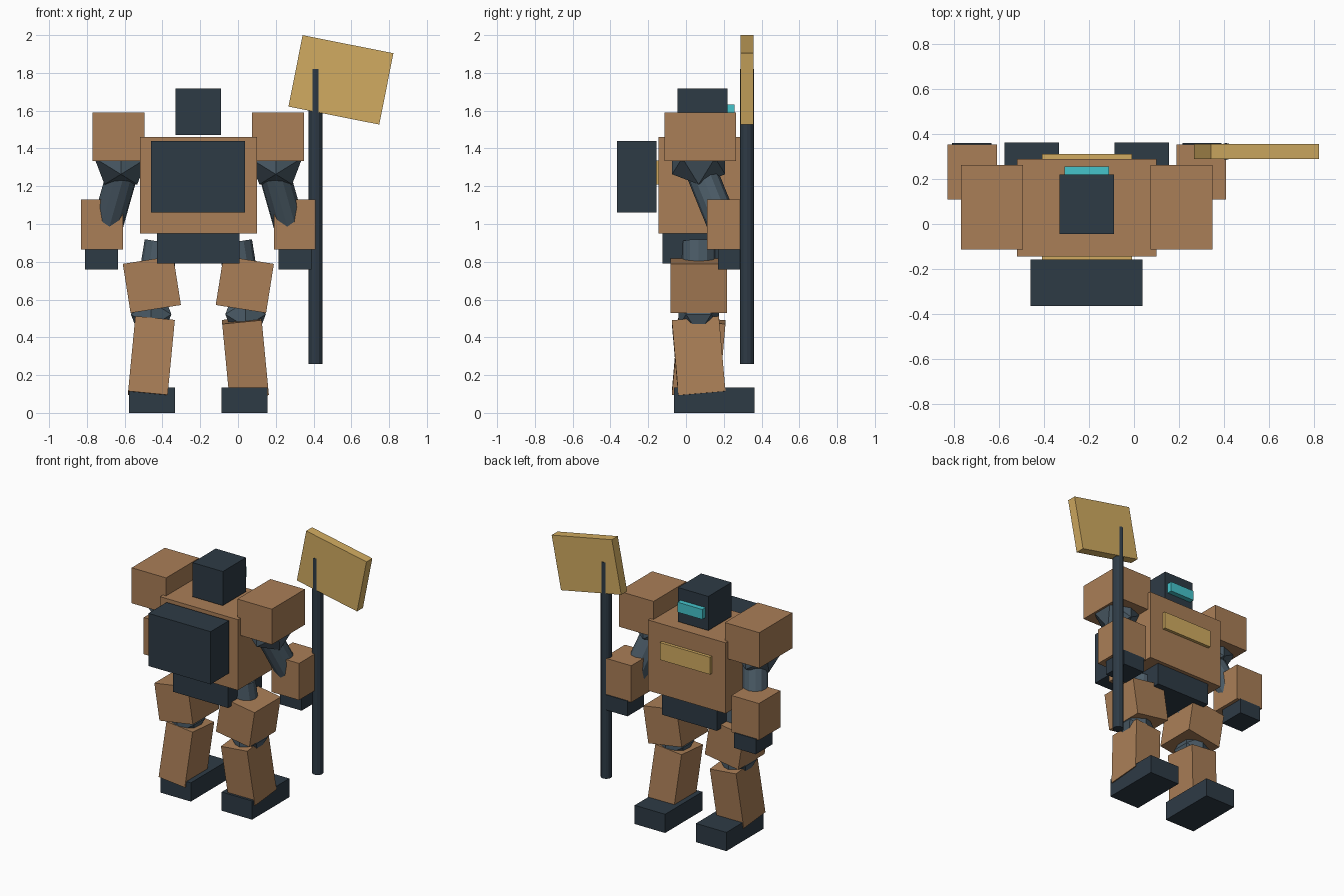
import bpy, bmesh, math
from mathutils import Vector, Euler, Matrix

if "Cube" in bpy.data.objects:
    bpy.data.objects.remove(bpy.data.objects["Cube"])

CX = -0.21   # symmetry plane of the robot body
MY = 0.067   # depth centre of the body


def material(name, r, g, b):
    m = bpy.data.materials.new(name)
    m.diffuse_color = (r, g, b, 1)
    m.use_nodes = True
    m.node_tree.nodes["Principled BSDF"].inputs["Base Color"].default_value = m.diffuse_color
    return m


ARMOR = material("armor_brown", 0.40, 0.21, 0.095)
DARK = material("dark_steel", 0.027, 0.043, 0.06)
JOINT = material("joint_grey", 0.07, 0.105, 0.135)
GOLD = material("gold", 0.64, 0.41, 0.12)
GLOW = material("visor_cyan", 0.06, 0.55, 0.60)


def finish(name, bm, mat):
    bmesh.ops.recalc_face_normals(bm, faces=bm.faces)
    me = bpy.data.meshes.new(name)
    bm.to_mesh(me)
    bm.free()
    me.materials.append(mat)
    ob = bpy.data.objects.new(name, me)
    bpy.context.collection.objects.link(ob)
    return ob


def box(name, center, size, mat, rx=0, ry=0):
    bm = bmesh.new()
    bmesh.ops.create_cube(bm, size=1)
    bmesh.ops.scale(bm, vec=size, verts=bm.verts)
    ob = finish(name, bm, mat)
    ob.location = center
    ob.rotation_euler = Euler((math.radians(rx), math.radians(ry), 0))
    return ob


def span(name, x, y, z, mat):
    """Axis-aligned box from min/max ranges."""
    r = (x, y, z)
    return box(name, [(a + b) / 2 for a, b in r], [b - a for a, b in r], mat)


def rod(name, a, b, radius, mat, sides=12):
    a, b = Vector(a), Vector(b)
    bm = bmesh.new()
    bmesh.ops.create_cone(bm, cap_ends=True, segments=sides, radius1=radius,
                          radius2=radius, depth=(b - a).length)
    ob = finish(name, bm, mat)
    ob.location = (a + b) / 2
    ob.rotation_euler = (b - a).to_track_quat('Z', 'Y').to_euler()
    return ob


def joint(name, center, radius):
    """20-sided ball made from three golden rectangles."""
    t = (1 + math.sqrt(5)) / 2
    k = radius / math.sqrt(1 + t * t)
    bm = bmesh.new()
    for p in (-k, k):
        for q in (-t * k, t * k):
            for v in ((p, 0, q), (0, q, p), (q, p, 0)):
                bm.verts.new(v)
    bmesh.ops.convex_hull(bm, input=bm.verts)
    ob = finish(name, bm, JOINT)
    ob.location = center
    return ob


# Trunk, backpack and head
span("torso", (-0.52, 0.10), (-0.145, 0.29), (0.95, 1.46), ARMOR)
span("chest_plate", (-0.41, -0.01), (-0.157, 0.312), (1.21, 1.335), GOLD)
span("backpack", (-0.46, 0.037), (-0.365, -0.157), (1.06, 1.44), DARK)
span("pelvis", (-0.43, 0.008), (-0.125, 0.262), (0.79, 0.95), DARK)
span("head", (-0.332, -0.09), (-0.045, 0.22), (1.472, 1.718), DARK)
span("visor", (-0.31, -0.112), (0.20, 0.257), (1.56, 1.632), GLOW)

# Arms and legs, mirrored about the body centre
for side, s in (("left", -1), ("right", 1)):
    def at(dx, y, z):
        return (CX + s * dx, y, z)

    box(side + "_shoulder_pad", at(0.422, 0.075, 1.462), (0.275, 0.377, 0.256), ARMOR)
    joint(side + "_shoulder_joint", at(0.41, MY, 1.35), 0.165)
    rod(side + "_upper_arm", at(0.385, 0.06, 1.33), at(0.49, 0.21, 0.96), 0.083, JOINT)
    box(side + "_forearm", at(0.51, 0.232, 0.997), (0.22, 0.244, 0.265), ARMOR)
    box(side + "_hand", at(0.512, 0.265, 0.815), (0.174, 0.19, 0.11), DARK)

    rod(side + "_upper_leg", at(0.195, MY, 0.905), at(0.26, MY, 0.50), 0.09, JOINT)
    box(side + "_thigh_armor", at(0.246, MY, 0.68), (0.27, 0.30, 0.263), ARMOR, ry=9 * s)
    joint(side + "_knee_joint", at(0.25, MY, 0.522), 0.126)
    box(side + "_shin", at(0.249, MY, 0.293), (0.21, 0.25, 0.40), ARMOR,
        rx=5 * s, ry=-5.5 * s)
    box(side + "_foot", at(0.2445, 0.15, 0.0675), (0.243, 0.425, 0.135), DARK)

# Hammer carried on the right
rod("hammer_handle", (0.41, 0.323, 0.26), (0.41, 0.323, 1.82), 0.0375, DARK)
box("hammer_head", (0.545, 0.323, 1.763), (0.49, 0.067, 0.385), GOLD, ry=11.2)
